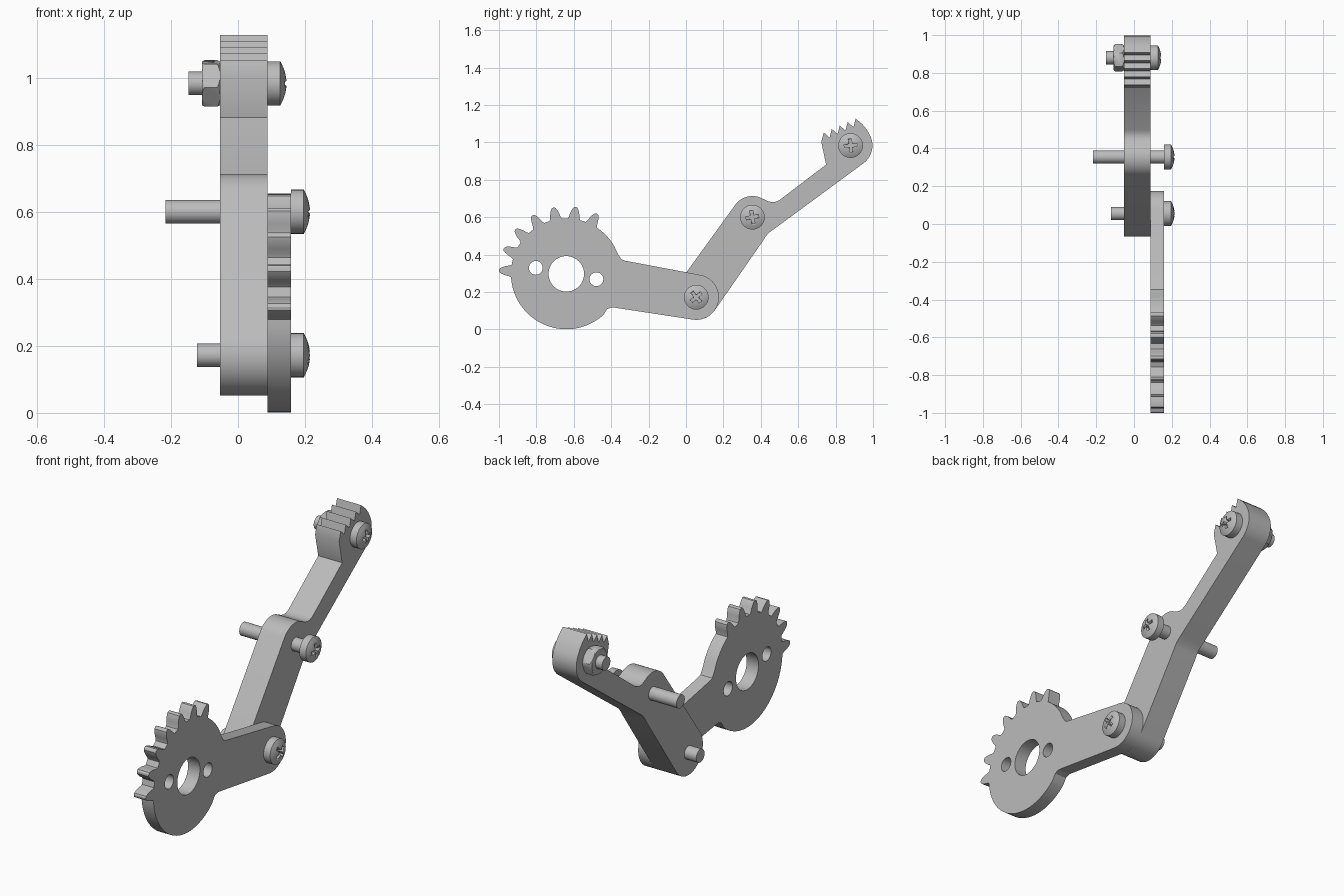
import bpy, bmesh
from math import sin, cos, radians, pi
from mathutils import Matrix, Vector

cube = bpy.data.objects.get("Cube")
if cube:
    bpy.data.objects.remove(cube)

steel = bpy.data.materials.new("grey_steel")
steel.use_nodes = True
GREY = (0.5, 0.5, 0.5, 1)
steel.diffuse_color = GREY
steel.node_tree.nodes["Principled BSDF"].inputs["Base Color"].default_value = GREY


def add_object(name, bm, angle=30):
    bmesh.ops.recalc_face_normals(bm, faces=bm.faces)
    mesh = bpy.data.meshes.new(name)
    bm.to_mesh(mesh)
    bm.free()
    mesh.materials.append(steel)
    obj = bpy.data.objects.new(name, mesh)
    bpy.context.collection.objects.link(obj)
    bpy.ops.object.select_all(action='DESELECT')
    obj.select_set(True)
    bpy.context.view_layer.objects.active = obj
    bpy.ops.object.shade_smooth_by_angle(angle=radians(angle))
    return obj


def arc(centre, radius, start, end, steps=24):
    angles = [radians(start + (end - start) * i / steps) for i in range(steps + 1)]
    return [(centre[0] + radius * cos(a), centre[1] + radius * sin(a)) for a in angles]


def plate(name, loops, x0, x1):
    """Extrude closed (y, z) loops along x; inner loops become holes."""
    bm = bmesh.new()
    for loop in loops:
        verts = [bm.verts.new((x0, y, z)) for y, z in loop]
        for i, v in enumerate(verts):
            bm.edges.new((v, verts[i - 1]))
    bmesh.ops.triangle_fill(bm, use_beauty=True, edges=bm.edges[:], normal=(1, 0, 0))
    out = bmesh.ops.extrude_face_region(bm, geom=bm.faces[:])
    moved = [g for g in out["geom"] if isinstance(g, bmesh.types.BMVert)]
    bmesh.ops.translate(bm, verts=moved, vec=(x1 - x0, 0, 0))
    return add_object(name, bm)


def lathe(name, profile, centre, steps=32):
    """Spin an (x, radius) profile about the x axis through centre (y, z)."""
    bm = bmesh.new()
    verts = [bm.verts.new((x, r, 0)) for x, r in profile]
    edges = [bm.edges.new(pair) for pair in zip(verts, verts[1:])]
    bmesh.ops.spin(bm, geom=verts + edges, cent=(0, 0, 0), axis=(1, 0, 0),
                   angle=2 * pi, steps=steps)
    bmesh.ops.remove_doubles(bm, verts=bm.verts, dist=1e-5)
    bmesh.ops.translate(bm, verts=bm.verts, vec=(0, *centre))
    return add_object(name, bm)


def boolean(obj, cutter, operation):
    mod = obj.modifiers.new("cut", 'BOOLEAN')
    mod.object, mod.operation, mod.solver = cutter, operation, 'EXACT'
    bpy.context.view_layer.objects.active = obj
    bpy.ops.object.modifier_apply(modifier=mod.name)
    bpy.data.objects.remove(cutter)


PIVOT, ELBOW, TIP, HUB = (0.055, 0.172), (0.355, 0.60), (0.88, 0.983), (-0.64, 0.297)
BACK, MID, FRONT = -0.053, 0.088, 0.158

# Sector gear: rounded lever end, disc with seven teeth, three holes
ROOT = 0.296
tooth = [(-6.6, ROOT), (-5.4, 0.306), (-4.4, 0.325), (-3, 0.345), (-1.6, 0.358)]
tooth += [(0, 0.361)] + [(-a, r) for a, r in reversed(tooth)]
outline = arc(PIVOT, 0.121, -99, 80)
outline += [(-0.325, 0.367), (-0.346, 0.375), (-0.362, 0.4)]
outline += arc(HUB, ROOT, 30, 55, 8)
for k in range(7):
    mid = 63 + 19 * k
    outline += [arc(HUB, r, mid + a, mid + a, 1)[0] for a, r in tooth]
outline += arc(HUB, ROOT, 187, 312, 36)
outline += [(-0.422, 0.108), (-0.401, 0.117), (-0.38, 0.116)]
holes = [arc(HUB, 0.095, 0, 351, 39), arc((-0.803, 0.329), 0.037, 0, 345, 23),
         arc((-0.479, 0.268), 0.037, 0, 345, 23)]
plate("sector_gear", [outline] + holes, MID, FRONT)

# Bent arm with serrated jaw
outline = arc(PIVOT, 0.121, 146, 326)
outline += [(0.412, 0.474), (0.424, 0.494), (0.439, 0.513), (0.466, 0.533)]
outline += arc(TIP, 0.117, -53, 28, 16)
outline += [(0.967, 1.068), (0.942, 1.098)]
for k in range(5):
    y, z = 0.907 - 0.0425 * k, 1.127 - 0.0185 * k
    outline.append((y, z))
    if k < 4:
        outline.append((y - 0.012, z - 0.046))
outline += [(0.723, 1.004), (0.749, 0.881), (0.498, 0.69)]
outline += [(0.478, 0.682), (0.457, 0.68), (0.436, 0.686)]
outline += arc(ELBOW, 0.113, 60, 146, 16)
plate("bent_arm", [outline], BACK, MID)


# Round-head screws with a cross recess
def screw(name, centre, seat, end, turn):
    head = [(seat, 0), (seat, 0.066), (seat + 0.038, 0.066)]
    head += [(seat + 0.038 + 0.019 * (1 - (r / 0.066) ** 2), r)
             for r in (0.056, 0.044, 0.03, 0.015, 0)]
    obj = lathe(name + "_head", head, centre)
    a, b = 0.034, 0.008
    cross = [(a, -b), (a, b), (b, b)]
    points = []
    for q in range(4):
        for y, z in cross:
            v = Matrix.Rotation(radians(turn + 90 * q), 2) @ Vector((y, z))
            points.append((centre[0] + v.x, centre[1] + v.y))
    boolean(obj, plate("cross_cutter", [points], seat + 0.025, seat + 0.08), 'DIFFERENCE')
    lathe(name + "_shaft", [(end, 0), (end, 0.035), (seat + 0.002, 0.035),
                            (seat + 0.002, 0)], centre)


screw("pivot_screw", PIVOT, FRONT, -0.123, 40)
screw("elbow_screw", ELBOW, FRONT, -0.217, 10)
screw("jaw_screw", TIP, MID, -0.147, 5)

# Hexagonal nut with chamfered corners
nut = plate("hex_nut", [arc(TIP, 0.074, 9, 309, 5)], -0.108, BACK)
chamfer = lathe("nut_chamfer", [(-0.109, 0), (-0.109, 0.063), (-0.098, 0.076),
                                (-0.063, 0.076), (-0.052, 0.063), (-0.052, 0)], TIP)
boolean(nut, chamfer, 'INTERSECT')
